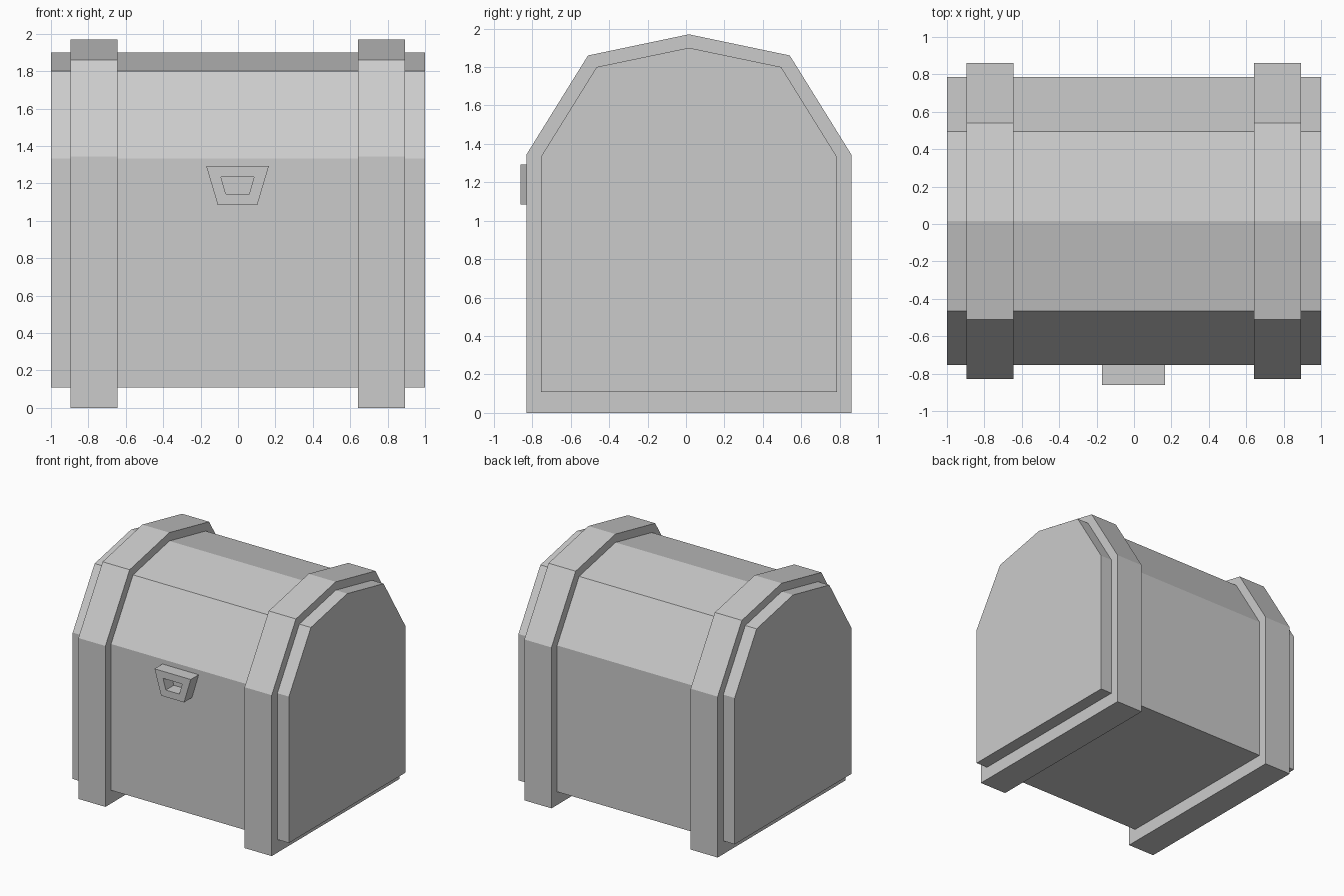
import bpy, bmesh

if "Cube" in bpy.data.objects:
    bpy.data.objects.remove(bpy.data.objects["Cube"])


def make_object(name, bm):
    bmesh.ops.recalc_face_normals(bm, faces=bm.faces)
    mesh = bpy.data.meshes.new(name)
    bm.to_mesh(mesh)
    bm.free()
    obj = bpy.data.objects.new(name, mesh)
    bpy.context.collection.objects.link(obj)
    return obj


def extrude_along_x(name, profile, x0, x1):
    """Solid prism from a (y, z) profile."""
    bm = bmesh.new()
    face = bm.faces.new([bm.verts.new((x0, y, z)) for y, z in profile])
    new = bmesh.ops.extrude_face_region(bm, geom=[face], use_keep_orig=True)["geom"]
    verts = [v for v in new if isinstance(v, bmesh.types.BMVert)]
    bmesh.ops.translate(bm, verts=verts, vec=(x1 - x0, 0, 0))
    return make_object(name, bm)


def arched_profile(half_width, bottom, shoulder, half_top, upper, ridge, cy=0.015):
    """Upright sides with a four-facet lid, symmetric about y = cy."""
    right = [(half_width, bottom), (half_width, shoulder), (half_top, upper)]
    left = [(-y, z) for y, z in reversed(right)]
    return [(cy + y, z) for y, z in right + [(0, ridge)] + left]


def trapezoid_frame(name, outer, inner, y0, y1):
    """Frame with a hole through it, from two (x, z) outlines."""
    bm = bmesh.new()
    rings = [[bm.verts.new((x, y, z)) for x, z in outline]
             for outline, y in ((outer, y0), (outer, y1), (inner, y1), (inner, y0))]
    for k in range(4):
        a, b = rings[k], rings[(k + 1) % 4]
        for i in range(4):
            j = (i + 1) % 4
            bm.faces.new((a[i], a[j], b[j], b[i]))
    return make_object(name, bm)


# Chest body with faceted lid
extrude_along_x("chest_body", arched_profile(0.77, 0.11, 1.333, 0.48, 1.80, 1.90), -1, 1)

# Raised bands, which also serve as feet
band = arched_profile(0.845, 0.0, 1.345, 0.525, 1.86, 1.97)
for side, x0, x1 in (("left", -0.895, -0.645), ("right", 0.642, 0.893)):
    extrude_along_x(side + "_band", band, x0, x1)

# Latch on the front
trapezoid_frame("latch",
                [(-0.17, 1.293), (0.165, 1.293), (0.103, 1.085), (-0.108, 1.085)],
                [(-0.091, 1.234), (0.086, 1.234), (0.06, 1.143), (-0.065, 1.143)],
                -0.86, -0.75)
